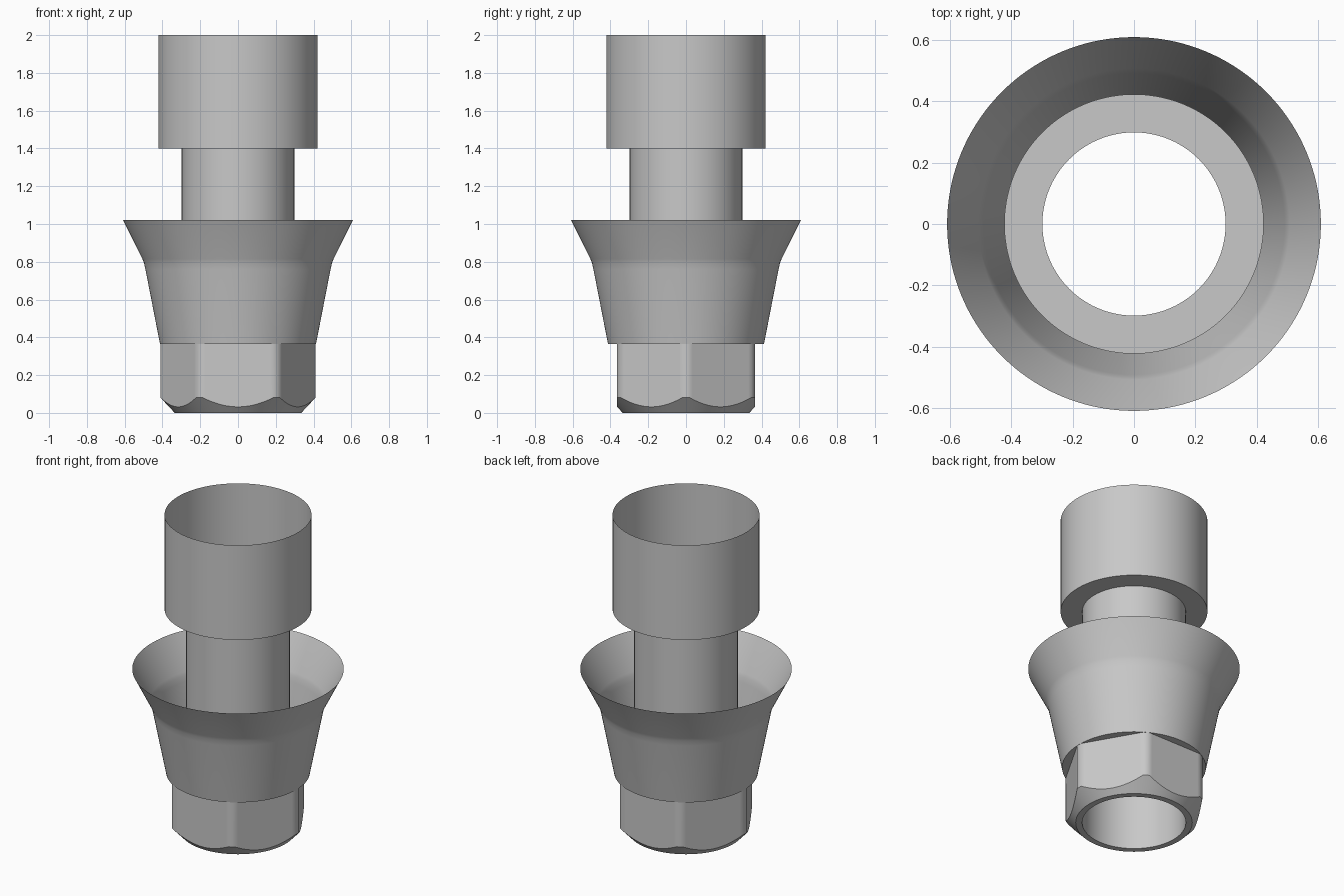
import bpy
import math

SEGMENTS = 144
BORE = 0.298

if "Cube" in bpy.data.objects:
    bpy.data.objects.remove(bpy.data.objects["Cube"], do_unlink=True)

metal = bpy.data.materials.new("light_grey_metal")
metal.use_nodes = True
grey = (0.58, 0.58, 0.58, 1)
metal.diffuse_color = grey
metal.node_tree.nodes["Principled BSDF"].inputs["Base Color"].default_value = grey


def loft(name, rings):
    """Skin a stack of rings; each ring maps an angle to (radius, height)."""
    verts, faces = [], []
    for ring in rings:
        for i in range(SEGMENTS):
            a = math.tau * i / SEGMENTS
            r, z = ring(a)
            verts.append((r * math.cos(a), r * math.sin(a), z))
    for k in range(len(rings) - 1):
        low, high = k * SEGMENTS, (k + 1) * SEGMENTS
        for i in range(SEGMENTS):
            j = (i + 1) % SEGMENTS
            faces.append((low + i, low + j, high + j, high + i))
    mesh = bpy.data.meshes.new(name)
    mesh.from_pydata(verts, [], faces)
    mesh.materials.append(metal)
    obj = bpy.data.objects.new(name, mesh)
    bpy.context.collection.objects.link(obj)
    bpy.ops.object.select_all(action='DESELECT')
    obj.select_set(True)
    bpy.context.view_layer.objects.active = obj
    bpy.ops.object.shade_smooth_by_angle(angle=math.radians(32))
    return obj


def circle(r, z):
    return lambda a: (r, z)


# Hexagon outline with corners on the x axis, rounded off by a circle
def hex_radius(a):
    from_flat = a % (math.pi / 3) - math.pi / 6
    return min(0.4115, 0.365 / math.cos(from_flat))


# Scalloped edge where the conical chamfer meets the hexagon
def chamfer_edge(a):
    r = hex_radius(a)
    return r, (r - 0.335) * 1.07


def hex_top(a):
    return hex_radius(a), 0.365


# Hexagonal foot: flat rim, chamfer, sides and the ledge under the cup
loft("hex_base", [circle(BORE, 0), circle(0.335, 0), chamfer_edge,
                  hex_top, circle(0.413, 0.365)])

# Flared open cup
cup = [(0.413, 0.365), (0.490, 0.76), (0.498, 0.795), (0.506, 0.815), (0.608, 1.02)]
loft("flared_cup", [circle(r, z) for r, z in cup])

# Through tube
loft("center_tube", [circle(BORE, 0), circle(BORE, 1.4)])

# Open upper collar with its ring-shaped floor
loft("upper_collar", [circle(BORE, 1.4), circle(0.422, 1.4), circle(0.422, 2)])
